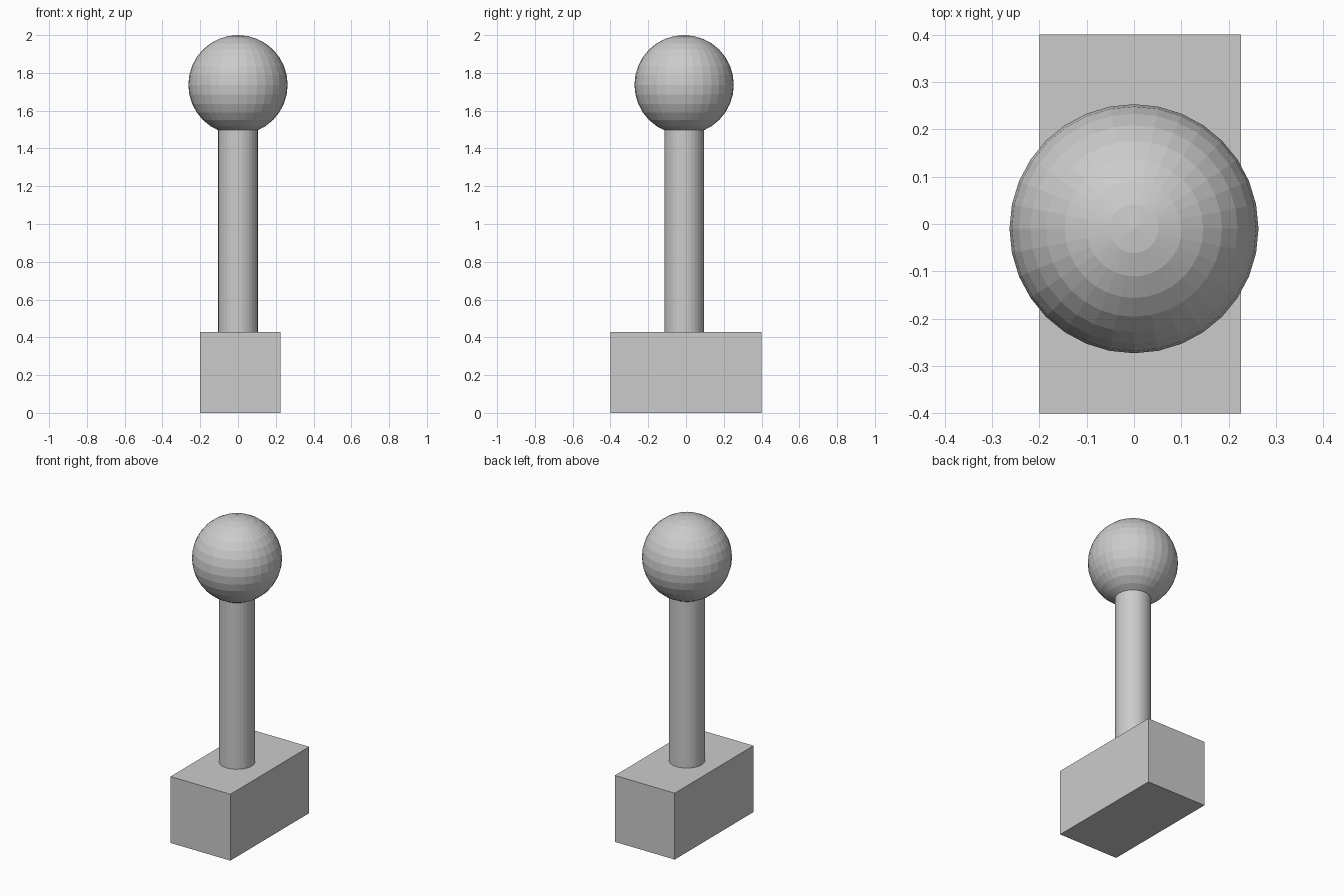
import bpy

if "Cube" in bpy.data.objects:
    bpy.data.objects.remove(bpy.data.objects["Cube"])

AXIS_Y = -0.01
BALL_R = 0.263
BASE_TOP = 0.427
BALL_Z = 2.0 - BALL_R

# Rectangular base, slightly off-centre in x
x0, x1 = -0.2, 0.226
bpy.ops.mesh.primitive_cube_add(size=1, location=((x0 + x1) / 2, 0, BASE_TOP / 2))
base = bpy.context.object
base.name = "base_block"
base.scale = (x1 - x0, 0.8, BASE_TOP)

# Upright post, from the base top to just inside the ball
post_top = 1.5
bpy.ops.mesh.primitive_cylinder_add(vertices=32, radius=0.105, depth=post_top - BASE_TOP,
                                    location=(0, AXIS_Y, (post_top + BASE_TOP) / 2))
bpy.context.object.name = "post"

# Faceted ball on top
bpy.ops.mesh.primitive_uv_sphere_add(segments=32, ring_count=16, radius=BALL_R,
                                     location=(0, AXIS_Y, BALL_Z))
bpy.context.object.name = "ball"
